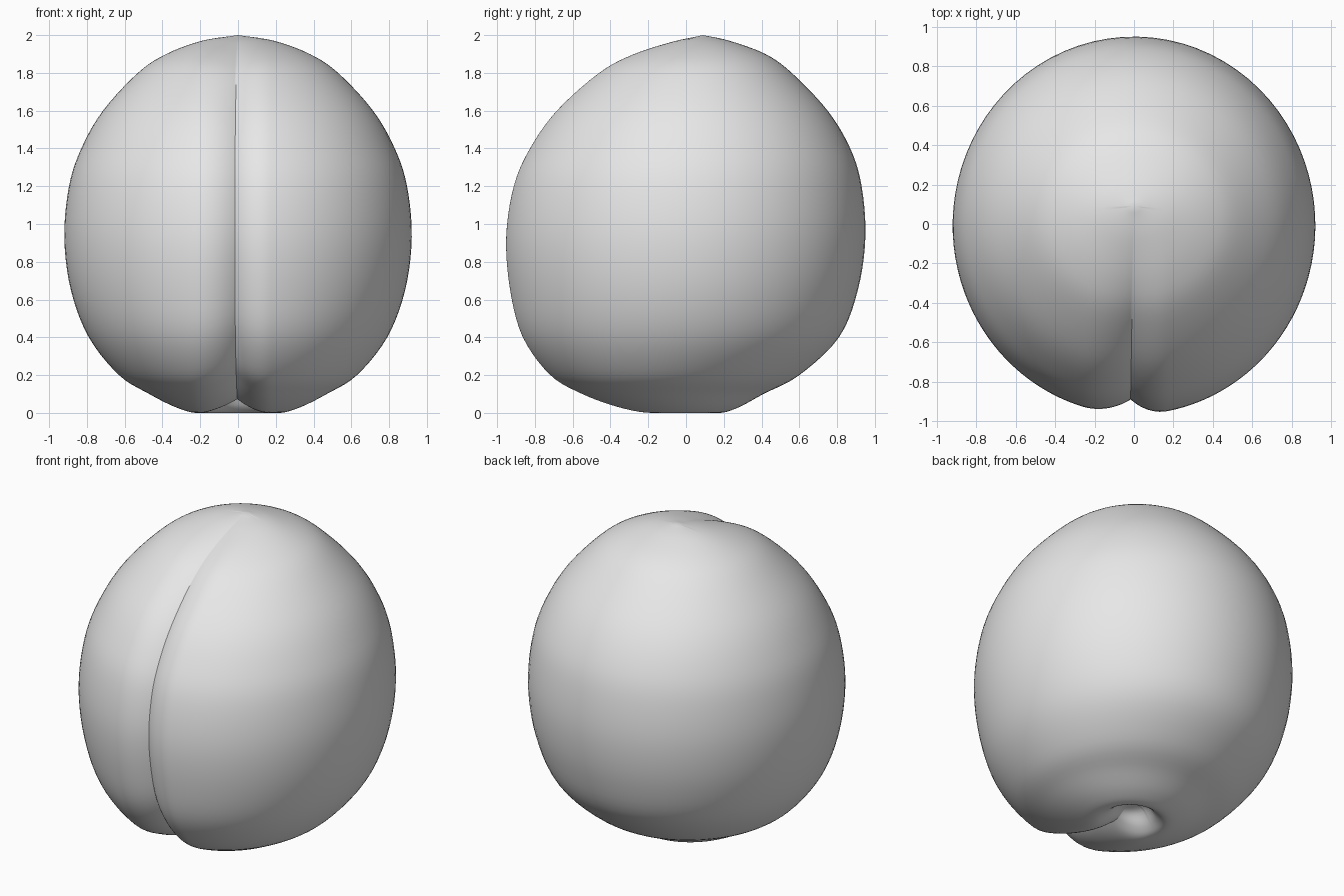
import bpy, bmesh, math
from mathutils import Vector

cube = bpy.data.objects.get("Cube")
if cube:
    bpy.data.objects.remove(cube, do_unlink=True)

COLUMNS, STEPS = 128, 5

# Cross-sections from the stem dimple, round the body, to the tip:
# half width, front y, back y, height, seam depth
SECTIONS = [Vector(s) for s in (
    (0, -.01, -.01, .12, 0), (.08, -.09, .07, .10, .01), (.15, -.16, .12, .03, .05),
    (.22, -.25, .18, 0, .08), (.33, -.40, .28, .03, .09), (.47, -.58, .41, .10, .10),
    (.63, -.74, .60, .20, .10), (.79, -.88, .81, .40, .095), (.885, -.945, .91, .65, .085),
    (.92, -.965, .95, .93, .075), (.895, -.925, .93, 1.2, .07), (.83, -.84, .87, 1.4, .065),
    (.715, -.70, .75, 1.6, .06), (.53, -.48, .56, 1.8, .045), (.38, -.30, .42, 1.9, .03),
    (.19, -.08, .23, 1.97, .012), (0, .09, .09, 2, 0))]


def spline(points, steps):
    """Catmull-Rom curve through the cross-sections."""
    padded = [2 * points[0] - points[1]] + points + [2 * points[-1] - points[-2]]
    result = []
    for p0, p1, p2, p3 in zip(padded, padded[1:], padded[2:], padded[3:]):
        for k in range(steps):
            t = k / steps
            result.append(p1 + 0.5 * t * ((p2 - p0) + t * (2 * p0 - 5 * p1 + 4 * p2 - p3)
                          + t * t * (3 * (p1 - p2) + p3 - p0)))
    return result + [points[-1]]


def body_point(section, column):
    """Point on the body, with the seam pressed in towards the core."""
    half, front, back, height, depth = section
    half = max(half, 0)
    u = 2 * math.pi * column / COLUMNS - math.pi
    turn = u - 0.7 * math.sin(u)          # columns crowd near the seam
    angle = turn - math.pi / 2 - 0.02
    p = Vector((half * math.cos(angle),
                (front + back) / 2 + (back - front) / 2 * math.sin(angle), height))
    # The seam falls steeply on one side, gently on the other
    width = 0.19 if turn > 0 else 0.25
    press = max(0, 1 - abs(turn) * half / width) ** 2
    if abs(turn) > math.pi / 2:
        press = 0
    core = Vector((0, 0.05, 0.95))
    return p + (core - p).normalized() * depth * press


# Fruit body
bm = bmesh.new()
rows = [[bm.verts.new(body_point(s, c)) for c in range(COLUMNS)]
        for s in spline(SECTIONS, STEPS)]
for low, high in zip(rows, rows[1:]):
    for c in range(COLUMNS):
        n = (c + 1) % COLUMNS
        bm.faces.new((low[c], low[n], high[n], high[c]))
bmesh.ops.remove_doubles(bm, verts=bm.verts, dist=0.0002)
bmesh.ops.recalc_face_normals(bm, faces=bm.faces)
mesh = bpy.data.meshes.new("fruit_body")
bm.to_mesh(mesh)
bm.free()
fruit = bpy.data.objects.new("fruit_body", mesh)
bpy.context.collection.objects.link(fruit)

# Plain grey skin
skin = bpy.data.materials.new("plain_grey")
skin.use_nodes = True
grey = (0.8, 0.8, 0.8, 1)
skin.diffuse_color = grey
skin.node_tree.nodes["Principled BSDF"].inputs["Base Color"].default_value = grey
mesh.materials.append(skin)

bpy.ops.object.select_all(action="DESELECT")
fruit.select_set(True)
bpy.context.view_layer.objects.active = fruit
bpy.ops.object.shade_smooth_by_angle(angle=math.radians(45))
